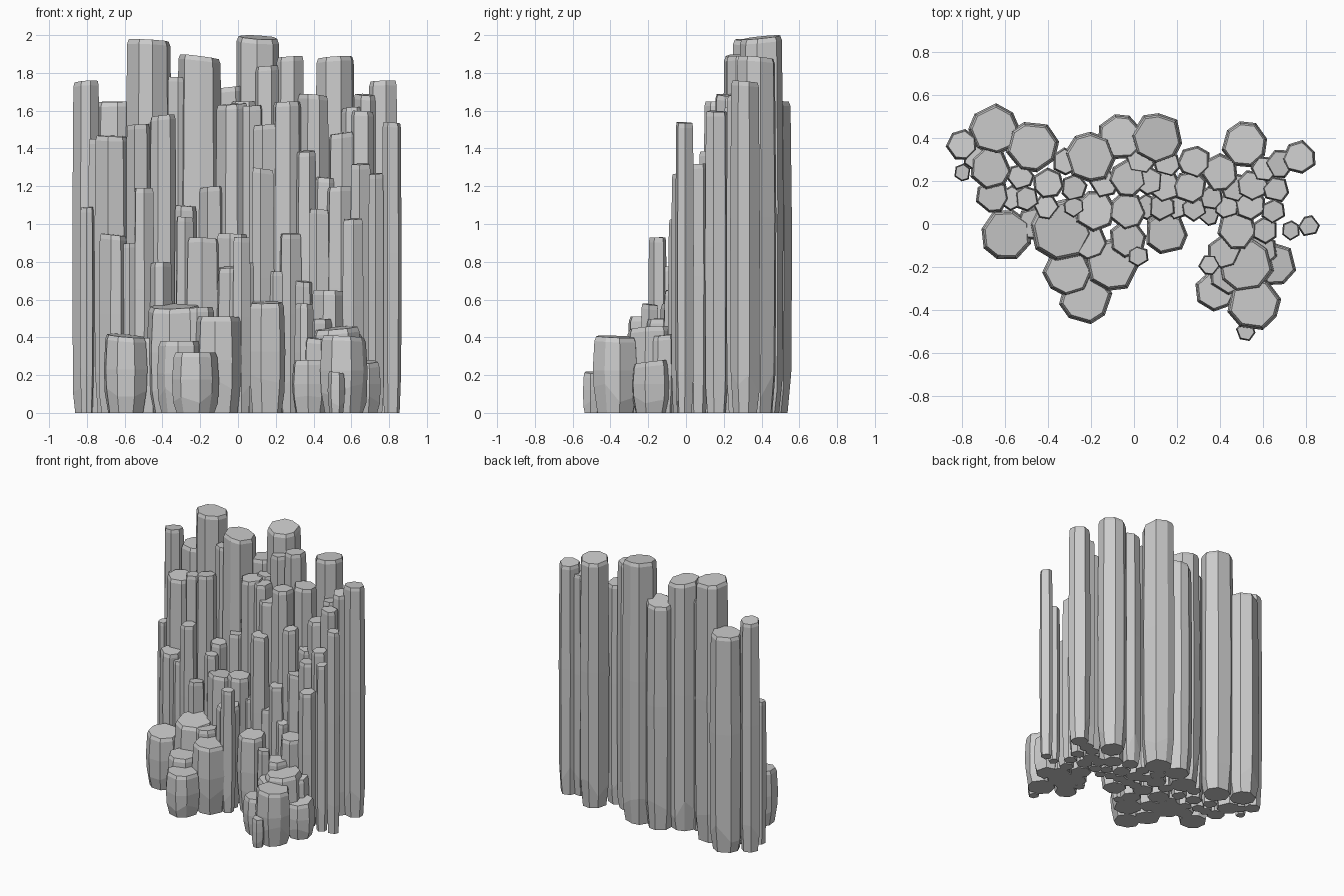
import bpy, bmesh, math, random

random.seed(4)

# x, y, radius, height of each stone column, grouped by row
back_row = [
    (-.80, .37, .073, 1.76), (-.65, .44, .115, 1.65), (-.475, .36, .123, 1.98),
    (-.205, .31, .12, 1.90), (-.06, .405, .108, 1.73), (.11, .40, .118, 2.0),
    (.28, .29, .078, 1.89), (.515, .37, .108, 1.89), (.77, .31, .078, 1.76),
    (.68, .28, .07, 1.69), (-.32, .29, .065, 1.78), (.155, .28, .065, 1.84),
    (.03, .30, .07, 1.65), (.40, .24, .09, 1.69), (.61, .26, .065, 1.62),
    (-.74, .31, .06, 1.45), (-.80, .24, .042, 1.09),
]
middle_row = [
    (-.67, .26, .10, 1.47), (-.53, .22, .065, 1.53), (-.40, .19, .073, 1.58),
    (-.50, .12, .06, 1.19), (-.66, .13, .08, .95), (-.28, .17, .065, 1.10),
    (-.03, .21, .09, 1.64), (-.14, .19, .07, 1.20), (.07, .20, .07, 1.63),
    (.14, .18, .08, 1.53), (.26, .17, .08, 1.65), (.13, .08, .065, 1.30),
    (.36, .12, .058, 1.39), (.47, .17, .07, 1.25), (.55, .18, .075, 1.49),
    (.66, .16, .065, 1.60), (.54, .09, .075, 1.20), (.43, .08, .06, 1.08),
    (.65, .06, .058, 1.32), (-.28, .08, .05, 1.04), (-.18, .06, .10, .93),
    (-.03, .06, .09, .95), (.28, .07, .06, .95), (-.41, .08, .06, .80),
    (.06, .08, .06, .80), (.20, .08, .06, .75), (-.57, .12, .06, .90),
    (.61, -.03, .062, 1.03), (.73, -.03, .045, 1.27), (.815, -.01, .05, 1.54),
    (.35, .04, .05, .70),
]
front_row = [
    (-.595, -.05, .12, .42), (-.34, -.03, .145, .58), (-.47, .0, .08, .40),
    (-.21, -.08, .09, .56), (-.10, -.19, .125, .51), (-.31, -.22, .115, .38),
    (-.225, -.345, .122, .32), (.02, -.15, .05, .93), (-.03, -.07, .09, .78),
    (.15, -.04, .10, .59), (.48, -.03, .095, .65), (.52, -.19, .13, .46),
    (.59, -.12, .08, .42), (.66, -.19, .10, .28), (.56, -.37, .123, .41),
    (.38, -.31, .095, .28), (.52, -.50, .046, .22), (.35, -.19, .05, .58),
    (.42, -.13, .08, .50), (.44, -.24, .09, .40),
]


def column(name, x, y, r, h):
    """Faceted prism: narrowed foot, straight shaft, chipped and tilted top."""
    n = 8 if r > .1 else 7 if r > .07 else 6
    turn = random.uniform(0, math.tau)
    sides = [(turn + math.tau * (i + random.uniform(-.15, .15)) / n,
              r * random.uniform(.97, 1.07)) for i in range(n)]
    tilt, lean = random.uniform(-.12, .12), random.uniform(0, math.tau)
    foot = min(.16, h * .25)
    rings = [(0, .80), (foot, .96), (h * .55, 1), (h - .025, .93), (h, .85)]
    bm = bmesh.new()
    loops = []
    for k, (z, s) in enumerate(rings):
        loop = []
        for a, rad in sides:
            px, py = rad * s * math.cos(a), rad * s * math.sin(a)
            dz = 0
            if k >= 3:      # slope the cap downwards from full height
                dz = tilt * rad * math.cos(a - lean) - abs(tilt) * r
            elif k == 1:    # uneven chips round the foot
                dz = random.uniform(-.5, .5) * foot
            loop.append(bm.verts.new((px, py, z + dz)))
        loops.append(loop)
    for lo, hi in zip(loops, loops[1:]):
        for i in range(n):
            j = (i + 1) % n
            bm.faces.new((lo[i], lo[j], hi[j], hi[i]))
    bm.faces.new(loops[0][::-1])
    bm.faces.new(loops[-1])
    mesh = bpy.data.meshes.new(name)
    bm.to_mesh(mesh)
    bm.free()
    ob = bpy.data.objects.new(name, mesh)
    ob.location = (x, y, 0)
    bpy.context.collection.objects.link(ob)


for label, row in (("back", back_row), ("middle", middle_row), ("front", front_row)):
    for i, spec in enumerate(row, 1):
        column(f"{label}_column_{i:02d}", *spec)
